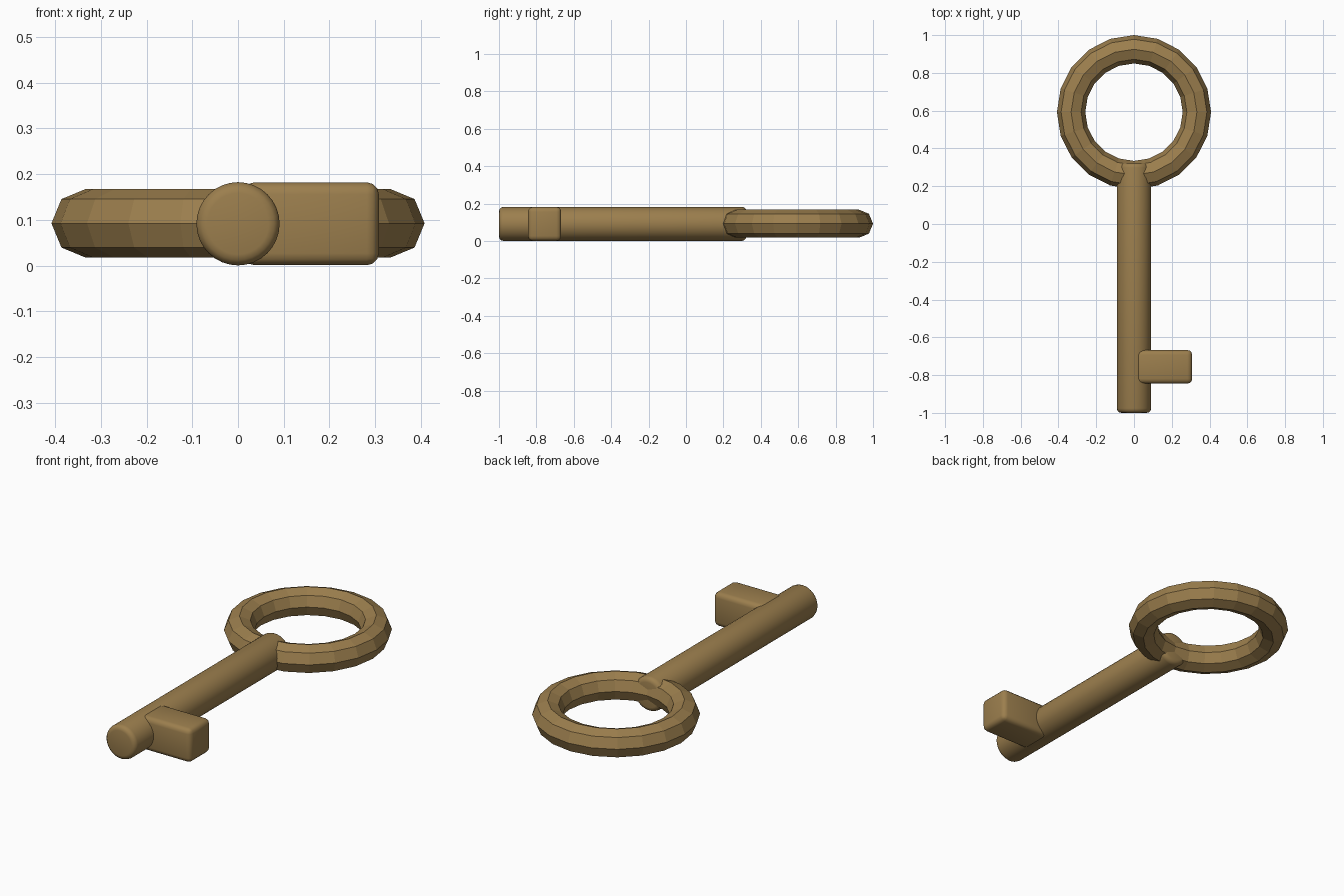
import bpy
import math

cube = bpy.data.objects.get("Cube")
if cube:
    bpy.data.objects.remove(cube, do_unlink=True)

MID_Z = 0.0915
SHAFT_R = 0.091

brass = bpy.data.materials.new("aged brass")
brass.use_nodes = True
colour = (0.33, 0.21, 0.075, 1)
brass.diffuse_color = colour
brass.node_tree.nodes["Principled BSDF"].inputs["Base Color"].default_value = colour


def finish(name, bevel=0):
    """Name and colour the active part; round its sharp edges if asked."""
    obj = bpy.context.object
    obj.name = name
    obj.data.materials.append(brass)
    if bevel:
        bpy.ops.object.transform_apply(location=False, rotation=True, scale=True)
        mod = obj.modifiers.new("rounded edges", 'BEVEL')
        mod.width = bevel
        mod.segments = 3
        mod.limit_method = 'ANGLE'
        mod.angle_limit = math.radians(40)
        bpy.ops.object.modifier_apply(modifier=mod.name)
        bpy.ops.object.shade_smooth_by_angle(angle=math.radians(40))
    return obj


# Faceted ring handle
bpy.ops.mesh.primitive_torus_add(major_segments=20, minor_segments=8,
                                 major_radius=0.333, minor_radius=0.075,
                                 location=(0, 0.592, MID_Z + 0.001))
finish("ring_handle")
bpy.ops.object.shade_flat()

# Round shaft, running from the tip into the ring
tip, end = -1.0, 0.323
bpy.ops.mesh.primitive_cylinder_add(vertices=32, radius=SHAFT_R, depth=end - tip,
                                    location=(0, (tip + end) / 2, MID_Z),
                                    rotation=(math.pi / 2, 0, 0))
finish("shaft", bevel=0.024)

# Rectangular bit on the left side of the shaft
x0, x1, y0, y1 = 0.01, 0.308, -0.845, -0.667
bpy.ops.mesh.primitive_cube_add(size=1, location=((x0 + x1) / 2, (y0 + y1) / 2, MID_Z))
bpy.context.object.scale = (x1 - x0, y1 - y0, 2 * SHAFT_R - 0.001)
finish("bit", bevel=0.026)
